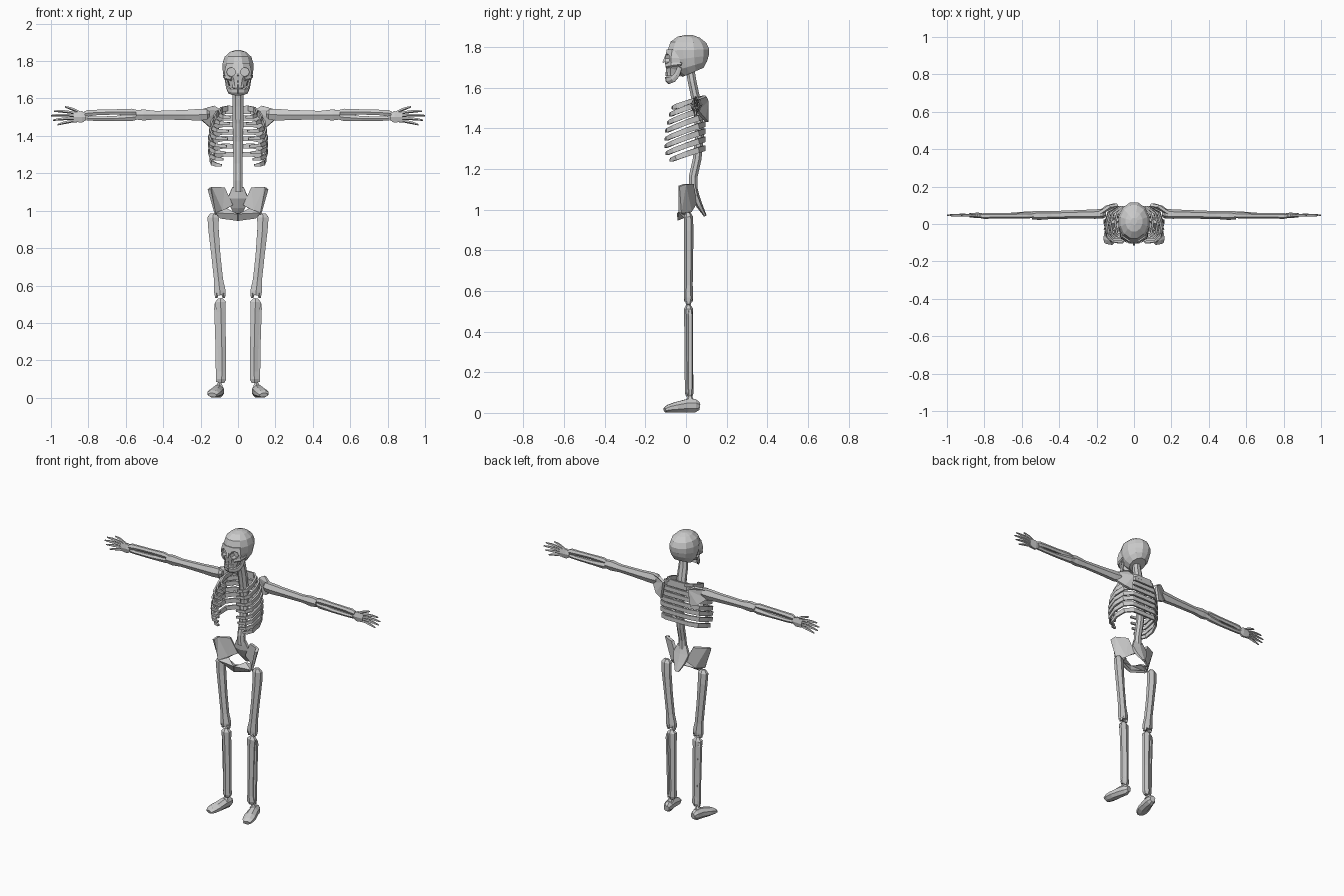
import bpy, math
from mathutils import Vector


def make(name, verts, faces, mirror=True, thick=0):
    me = bpy.data.meshes.new(name)
    me.from_pydata(verts, [], faces)
    me.update()
    ob = bpy.data.objects.new(name, me)
    bpy.context.collection.objects.link(ob)
    if thick:
        m = ob.modifiers.new("thickness", "SOLIDIFY")
        m.thickness, m.offset = thick, 0
    if mirror:
        ob.modifiers.new("mirror", "MIRROR")
    return ob


def loft(name, rows, ref=(0, 0, 1), n=6, mirror=True):
    """rows: x, y, z, radius along ref, radius across ref"""
    pts = [Vector(r[:3]) for r in rows]
    ref, verts, faces = Vector(ref), [], []
    for i, r in enumerate(rows):
        t = (pts[min(i + 1, len(pts) - 1)] - pts[max(i - 1, 0)]).normalized()
        u = (ref - t * ref.dot(t)).normalized()
        v = t.cross(u)
        for k in range(n):
            a = math.tau * (k + .5) / n
            verts.append(pts[i] + u * math.cos(a) * r[3] + v * math.sin(a) * r[4])
    for i in range(len(rows) - 1):
        for k in range(n):
            j = (k + 1) % n
            faces.append((i * n + k, i * n + j, i * n + n + j, i * n + n + k))
    faces += [tuple(range(n))[::-1], tuple(range(len(verts) - n, len(verts)))]
    return make(name, verts, faces, mirror)


X, Y, Z = (1, 0, 0), (0, 1, 0), (0, 0, 1)

# skull: cranium and face
cranium = loft("cranium", [(0, .035, 1.675, .05, .058), (0, .022, 1.705, .074, .088), (0, .014, 1.745, .084, .102),
                           (0, .012, 1.785, .086, .106), (0, .012, 1.822, .074, .092), (0, .014, 1.848, .046, .056),
                           (0, .014, 1.858, .016, .02)], X, 12, False)
face = loft("face", [(0, -.05, 1.785, .068, .048), (0, -.053, 1.745, .078, .055),
                     (0, -.05, 1.715, .076, .058), (0, -.058, 1.69, .056, .046),
                     (0, -.062, 1.66, .044, .038)], X, 8, False)

# eye and nose openings
cutters = []
for s in (-1, 1):
    bpy.ops.mesh.primitive_cylinder_add(vertices=8, radius=.024, depth=.07, location=(s * .037, -.1, 1.742),
                                        rotation=(math.pi / 2, 0, 0))
    cutters.append(bpy.context.object)
bpy.ops.mesh.primitive_cone_add(vertices=4, radius1=.018, radius2=.004, depth=.04, location=(0, -.112, 1.705))
cutters.append(bpy.context.object)
for i, c in enumerate(cutters):
    c.name = "opening_cutter_%d" % i
    c.hide_render = True
    c.hide_set(True)
    for target in (cranium, face):
        m = target.modifiers.new("opening", "BOOLEAN")
        m.object, m.operation, m.solver = c, "DIFFERENCE", "EXACT"

# nose bridge, cheekbones, teeth, jaw
loft("nose_bridge", [(0, -.098, 1.755, .009, .008), (0, -.112, 1.722, .008, .006)], X, 4, False)
loft("cheekbone", [(.035, -.095, 1.705, .011, .008), (.066, -.07, 1.712, .012, .008), (.076, -.02, 1.718, .008, .006)], Z, 5)
loft("upper_teeth", [(0, -.096, 1.666, .014, .007), (.026, -.088, 1.666, .014, .007), (.04, -.065, 1.668, .012, .007)], Z, 4)
loft("jaw", [(0, -.09, 1.636, .022, .012), (.028, -.084, 1.636, .02, .011), (.047, -.065, 1.641, .018, .009),
             (.057, -.045, 1.662, .016, .008), (.064, -.03, 1.70, .013, .007)], (0, -.5, 1), 6)

# spine
spine = [(.02, 1.69, .026), (.03, 1.63, .032), (.045, 1.56, .033), (.06, 1.47, .031), (.067, 1.37, .029),
         (.055, 1.25, .026), (.035, 1.16, .025), (.035, 1.10, .028)]
loft("spine", [(0, y, z, r, .023) for y, z, r in spine], X, 8, False)

# ribs: half width, front end x, front y, back z, front z
ribs = [(.10, .04, -.065, 1.548, 1.50), (.125, .045, -.078, 1.53, 1.465), (.142, .05, -.088, 1.496, 1.425),
        (.15, .055, -.097, 1.46, 1.385), (.154, .06, -.10, 1.42, 1.345), (.155, .068, -.10, 1.385, 1.31),
        (.154, .078, -.095, 1.345, 1.275), (.146, .088, -.075, 1.302, 1.242)]
for i, (w, xe, yf, zb, zf) in enumerate(ribs):
    path = [(0, .09), (.55 * w, .09), (.88 * w, .06), (w, .005), (.94 * w, .65 * yf), (.78 * w, .93 * yf), (xe, yf)]
    size = [.018, .019, .02, .019, .017, .014, .009]
    rows = []
    for (x, y), h in zip(path, size):
        t = (y - yf) / (.09 - yf)
        rows.append((x, y, zf + (zb - zf) * t ** .85, h, .008))
    loft("rib_%d" % (i + 1), rows, Z, 4)

# shoulder blade
make("shoulder_blade", [(.2, .05, 1.54), (.13, .096, 1.558), (.088, .103, 1.535), (.105, .103, 1.43),
                        (.15, .09, 1.445), (.195, .055, 1.485)],
     [(0, 1, 2), (0, 2, 5), (2, 4, 5), (2, 3, 4)], thick=.016)

# arm
loft("upper_arm", [(.15, .055, 1.517, .014, .014), (.165, .055, 1.516, .032, .026), (.21, .053, 1.513, .036, .025),
                   (.28, .052, 1.512, .031, .023), (.44, .048, 1.511, .026, .021), (.505, .046, 1.512, .034, .024),
                   (.545, .046, 1.512, .028, .022)], Z, 6)
loft("radius", [(.535, .046, 1.526, .013, .014), (.57, .046, 1.528, .02, .016), (.66, .044, 1.528, .016, .014),
                (.76, .044, 1.525, .017, .015), (.8, .043, 1.522, .02, .016), (.82, .043, 1.518, .014, .012)], Z, 6)
loft("ulna", [(.525, .052, 1.508, .016, .016), (.56, .05, 1.5, .022, .018), (.66, .046, 1.493, .015, .014),
              (.77, .045, 1.492, .013, .013), (.81, .044, 1.495, .014, .013)], Z, 6)

# hand
loft("palm", [(.812, .045, 1.502, .02, .013), (.835, .046, 1.502, .035, .015), (.88, .047, 1.5, .029, .011)], Z, 6)
fingers = [(.84, 1.522, .925, 1.556), (.865, 1.521, .985, 1.533), (.87, 1.507, 1.0, 1.509),
           (.87, 1.493, .99, 1.484), (.862, 1.481, .965, 1.46)]
for i, (xa, za, xb, zb) in enumerate(fingers):
    rows = []
    for t, r in ((0, .008), (.3, .0075), (.4, .0085), (.7, .0075), (1, .004)):
        rows.append((xa + (xb - xa) * t, .047, za + (zb - za) * t + .004 * math.sin(math.pi * t), r, r))
    loft("thumb" if i == 0 else "finger_%d" % i, rows, Z, 5)

# pelvis
make("hip_bone", [(.154, -.035, 1.115), (.146, -.005, 1.125), (.075, .03, 1.125), (.03, .045, 1.03),
                  (.085, .022, .995), (.122, -.03, .985), (0, -.036, .985), (0, -.034, .95), (.09, -.005, .965),
                  (.06, -.005, 1.005)],
     [(0, 1, 5), (1, 4, 5), (1, 2, 4), (2, 3, 4), (4, 9, 5), (5, 9, 6), (5, 6, 7, 8), (4, 5, 8)], thick=.018)
loft("sacrum", [(0, .035, 1.125, .035, .016), (0, .045, 1.07, .062, .02), (0, .066, 1.02, .045, .016),
                (0, .095, .968, .014, .007)], X, 6, False)

# leg
loft("thigh_bone", [(.132, .01, .985, .018, .012), (.133, .012, .965, .035, .022), (.131, .014, .9, .032, .023),
                    (.118, .013, .76, .028, .022), (.104, .012, .63, .028, .021), (.097, .012, .57, .036, .023),
                    (.096, .012, .548, .034, .022)], X, 6)
for s in (-1, 1):
    loft("knee_knuckle", [(.096 + s * .018, .012, .56, .014, .02), (.096 + s * .02, .012, .534, .008, .012)], X, 6)
loft("shin_bone", [(.095, .012, .532, .012, .01), (.094, .012, .512, .033, .023), (.091, .013, .46, .029, .022),
                   (.087, .014, .28, .025, .021), (.085, .015, .14, .024, .021), (.088, .016, .1, .029, .022),
                   (.088, .016, .08, .018, .015)], X, 6)
loft("calf_bone", [(.116, .02, .505, .01, .01), (.116, .021, .48, .014, .014), (.11, .021, .28, .013, .013),
                   (.108, .021, .12, .013, .013), (.11, .02, .085, .008, .009)], X, 5)

# foot
loft("ankle", [(.1, .02, .085, .008, .008), (.1, .02, .055, .025, .025)], X, 6)
loft("foot", [(.096, .066, .032, .018, .02), (.1, .045, .035, .028, .035), (.108, .005, .035, .032, .035),
              (.122, -.05, .027, .039, .028), (.132, -.085, .021, .036, .021), (.137, -.105, .014, .024, .012)], X, 8)
